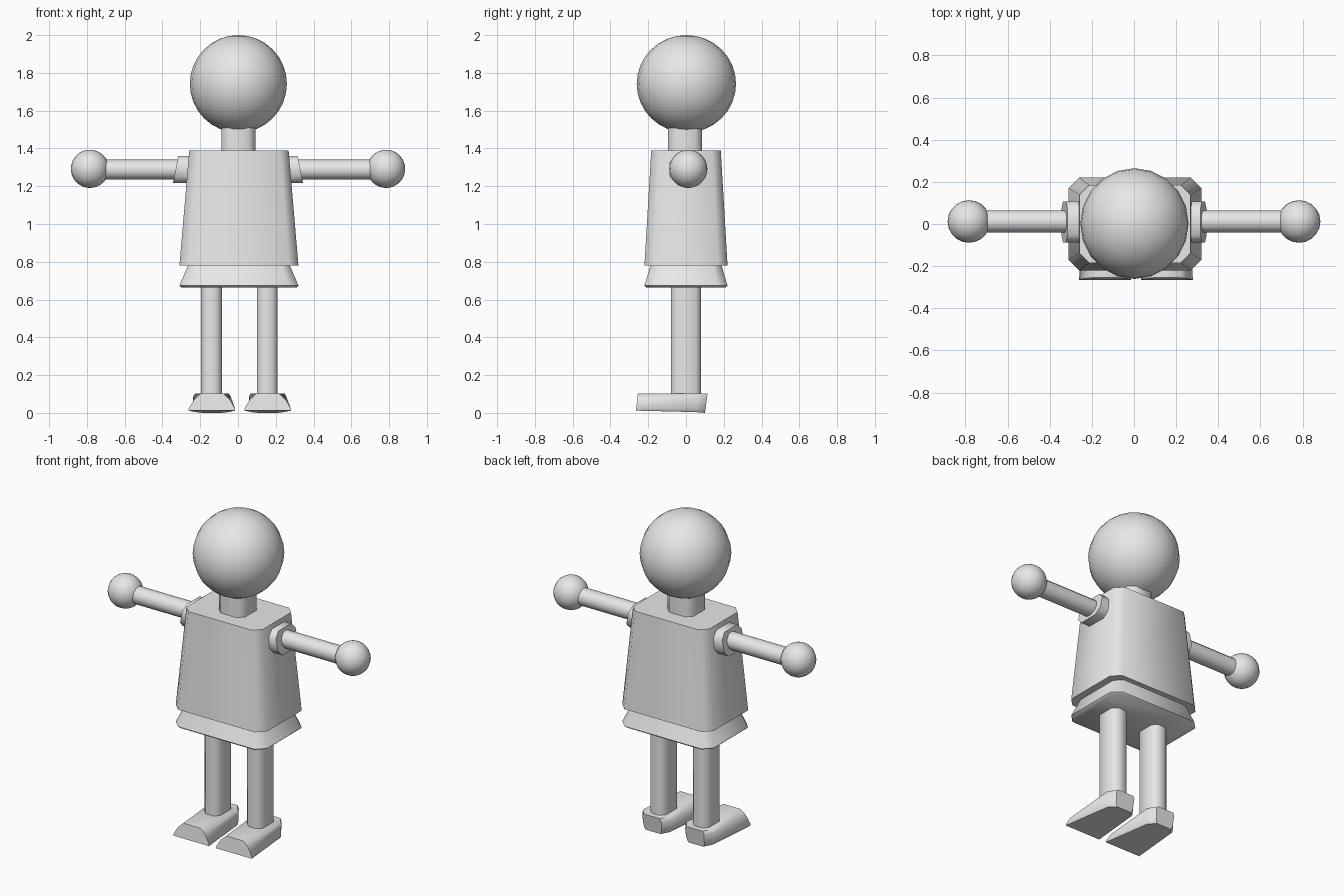
import bpy, bmesh, math
from mathutils import Matrix, Vector

if "Cube" in bpy.data.objects:
    bpy.data.objects.remove(bpy.data.objects["Cube"])

grey = bpy.data.materials.new("light grey")
grey.diffuse_color = (0.8, 0.8, 0.8, 1)
grey.use_nodes = True
grey.node_tree.nodes["Principled BSDF"].inputs["Base Color"].default_value = grey.diffuse_color


def finish(name, bm, angle=50):
    bmesh.ops.recalc_face_normals(bm, faces=bm.faces)
    mesh = bpy.data.meshes.new(name)
    bm.to_mesh(mesh)
    bm.free()
    mesh.materials.append(grey)
    ob = bpy.data.objects.new(name, mesh)
    bpy.context.collection.objects.link(ob)
    bpy.ops.object.select_all(action='DESELECT')
    ob.select_set(True)
    bpy.context.view_layer.objects.active = ob
    bpy.ops.object.shade_smooth_by_angle(angle=math.radians(angle))
    return ob


def loft(name, rings, angle=50):
    """Skin a list of closed rings and cap both ends."""
    bm = bmesh.new()
    loops = [[bm.verts.new(p) for p in r] for r in rings]
    n = len(loops[0])
    for a, b in zip(loops, loops[1:]):
        for i in range(n):
            j = (i + 1) % n
            bm.faces.new((a[i], a[j], b[j], b[i]))
    bm.faces.new(loops[0])
    bm.faces.new(loops[-1])
    return finish(name, bm, angle)


def octagon(hx, hy, c):
    """Rectangle with cut corners."""
    return [(hx, c - hy), (hx, hy - c), (hx - c, hy), (c - hx, hy),
            (-hx, hy - c), (-hx, c - hy), (c - hx, -hy), (hx - c, -hy)]


def tower(name, cx, cy, levels):
    """Cut-corner block from levels of (z, half x, half y, corner)."""
    return loft(name, [[(cx + x, cy + y, z) for x, y in octagon(hx, hy, c)]
                       for z, hx, hy, c in levels])


def ball(name, loc, size, seg, rings):
    bm = bmesh.new()
    bmesh.ops.create_uvsphere(bm, u_segments=seg, v_segments=rings, radius=1)
    bmesh.ops.transform(bm, verts=bm.verts,
                        matrix=Matrix.Translation(Vector(loc)) @ Matrix.Diagonal((*size, 1)))
    return finish(name, bm)


# head, neck, torso and skirt
ball("head", (0.002, 0.002, 1.742), (0.257, 0.263, 0.258), 20, 16)
tower("neck", 0.002, -0.005, [(1.38, 0.09, 0.09, 0.035), (1.53, 0.09, 0.09, 0.035)])
tower("torso", 0.005, 0.0, [(0.78, 0.315, 0.22, 0.05), (1.39, 0.263, 0.184, 0.045)])
tower("skirt", 0.005, 0.0, [(0.664, 0.305, 0.21, 0.05), (0.674, 0.315, 0.22, 0.05),
                            (0.78, 0.27, 0.188, 0.045)])

for side, s, leg_x in (("left", -1, -0.14), ("right", 1, 0.155)):
    # leg
    tower(side + "_leg", leg_x, 0.0, [(0.06, 0.055, 0.08, 0.028), (0.68, 0.055, 0.08, 0.028)])

    # foot: wide sloping toe running back to a blocky heel
    sections = [(-0.265, 0.012, 0.123, 0.022, 0.123, 0.07, 0.095, 0.102, 0.06, -0.255),
                (0.055, 0.004, 0.085, 0.02, 0.1, 0.085, 0.1, 0.103, 0.09, 0.06),
                (0.1, 0.0, 0.05, 0.015, 0.06, 0.085, 0.065, 0.103, 0.055, 0.115)]
    rings = []
    for y0, z0, w0, z1, w1, z2, w2, z3, w3, y1 in sections:
        half = [(w0, z0), (w1, z1), (w2, z2), (w3, z3)]
        outline = half + [(-w, z) for w, z in reversed(half)]
        rings.append([(leg_x + 0.002 + w, y0 + (y1 - y0) * (z - z0) / (z3 - z0), z)
                      for w, z in outline])
    loft(side + "_foot", rings)

    # shoulder pad, leaning with the torso side
    pad = octagon(0.097, 0.072, 0.035)
    loft(side + "_shoulder", [[(s * (x - 0.2 * v), 0.009 + u, 1.288 + v) for u, v in pad]
                              for x in (0.25, 0.33)])

    # arm
    circle = [(0.053 * math.cos(i * math.pi / 6), 0.053 * math.sin(i * math.pi / 6))
              for i in range(12)]
    loft(side + "_arm", [[(s * x, 0.012 + u, 1.288 + v) for u, v in circle]
                         for x in (0.27, 0.76)])

    # hand
    ball(side + "_hand", (s * 0.784, 0.012, 1.292), (0.101, 0.101, 0.101), 20, 16)
